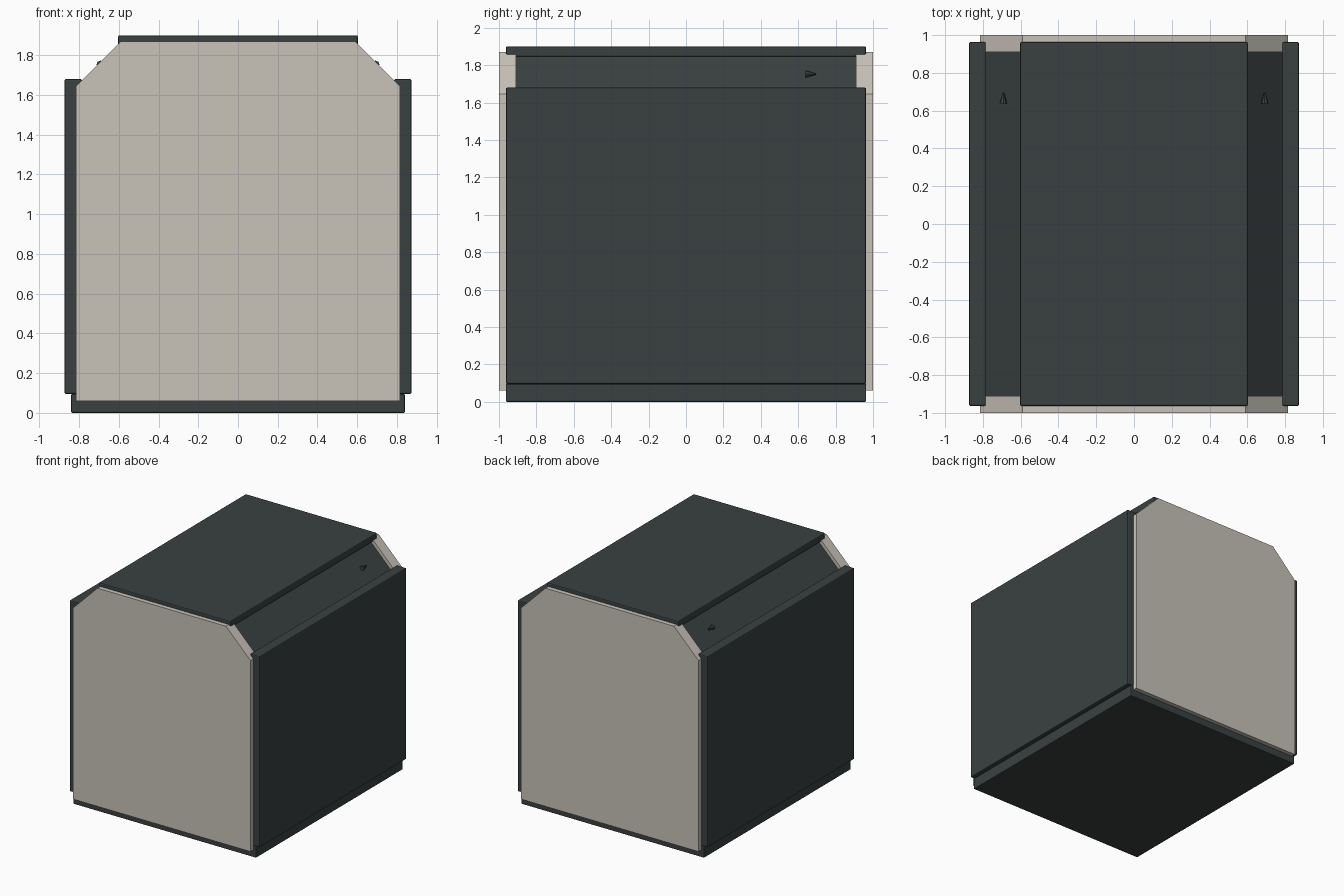
import bpy, bmesh, math
from mathutils import Matrix

if "Cube" in bpy.data.objects:
    bpy.data.objects.remove(bpy.data.objects["Cube"])


def material(name, color):
    m = bpy.data.materials.new(name)
    m.diffuse_color = color
    m.use_nodes = True
    m.node_tree.nodes["Principled BSDF"].inputs["Base Color"].default_value = m.diffuse_color
    return m


BEIGE = material("beige", (0.58, 0.55, 0.49, 1))
DARK = material("dark_grey", (0.042, 0.053, 0.053, 1))


def add_object(name, bm, mat, bevel=0.0):
    bmesh.ops.recalc_face_normals(bm, faces=bm.faces)
    me = bpy.data.meshes.new(name)
    bm.to_mesh(me)
    bm.free()
    me.materials.append(mat)
    ob = bpy.data.objects.new(name, me)
    bpy.context.collection.objects.link(ob)
    if bevel:
        mod = ob.modifiers.new("bevel", 'BEVEL')
        mod.width = bevel
        mod.segments = 2
    return ob


def box(name, x, y, z, mat, bevel=0.0):
    bm = bmesh.new()
    bmesh.ops.create_cube(bm, size=1)
    for v in bm.verts:
        v.co = [r[0] if c < 0 else r[1] for r, c in zip((x, y, z), v.co)]
    return add_object(name, bm, mat, bevel)


def extrude_profile(name, half, y0, y1, mat):
    # mirrored (x, z) half profile, extruded along y
    pts = half + [(-x, z) for x, z in reversed(half)]
    bm = bmesh.new()
    face = bm.faces.new([bm.verts.new((x, y0, z)) for x, z in pts])
    res = bmesh.ops.extrude_face_region(bm, geom=[face])
    verts = [g for g in res["geom"] if isinstance(g, bmesh.types.BMVert)]
    bmesh.ops.translate(bm, verts=verts, vec=(0, y1 - y0, 0))
    return add_object(name, bm, mat)


# Chamfered end plates
end_profile = [(0.815, 0.06), (0.815, 1.645), (0.59, 1.87)]
extrude_profile("front_end_plate", end_profile, -1.0, -0.91, BEIGE)
extrude_profile("back_end_plate", end_profile, 0.91, 1.0, BEIGE)

# Recessed core showing as the sloping shoulder panels
core_profile = [(0.79, 0.06), (0.79, 1.63), (0.57, 1.85)]
extrude_profile("core", core_profile, -0.91, 0.91, DARK)

# Cover panels
Y = (-0.963, 0.963)
box("top_cover", (-0.603, 0.603), Y, (1.845, 1.90), DARK, 0.008)
box("base_tray", (-0.84, 0.84), Y, (0.0, 0.095), DARK, 0.006)
for side, s in (("right", 1), ("left", -1)):
    xs = sorted((0.785 * s, 0.873 * s))
    box(side + "_side_cover", xs, Y, (0.095, 1.68), DARK, 0.008)

    # Small wedge-shaped catch on the shoulder
    bm = bmesh.new()
    bmesh.ops.create_cone(bm, cap_ends=True, segments=8, radius1=0.02, radius2=0.004,
                          depth=0.058,
                          matrix=Matrix.Translation((0.692 * s, 0.667, 1.753))
                          @ Matrix.Rotation(-math.pi / 2, 4, 'X'))
    add_object(side + "_catch", bm, DARK)
